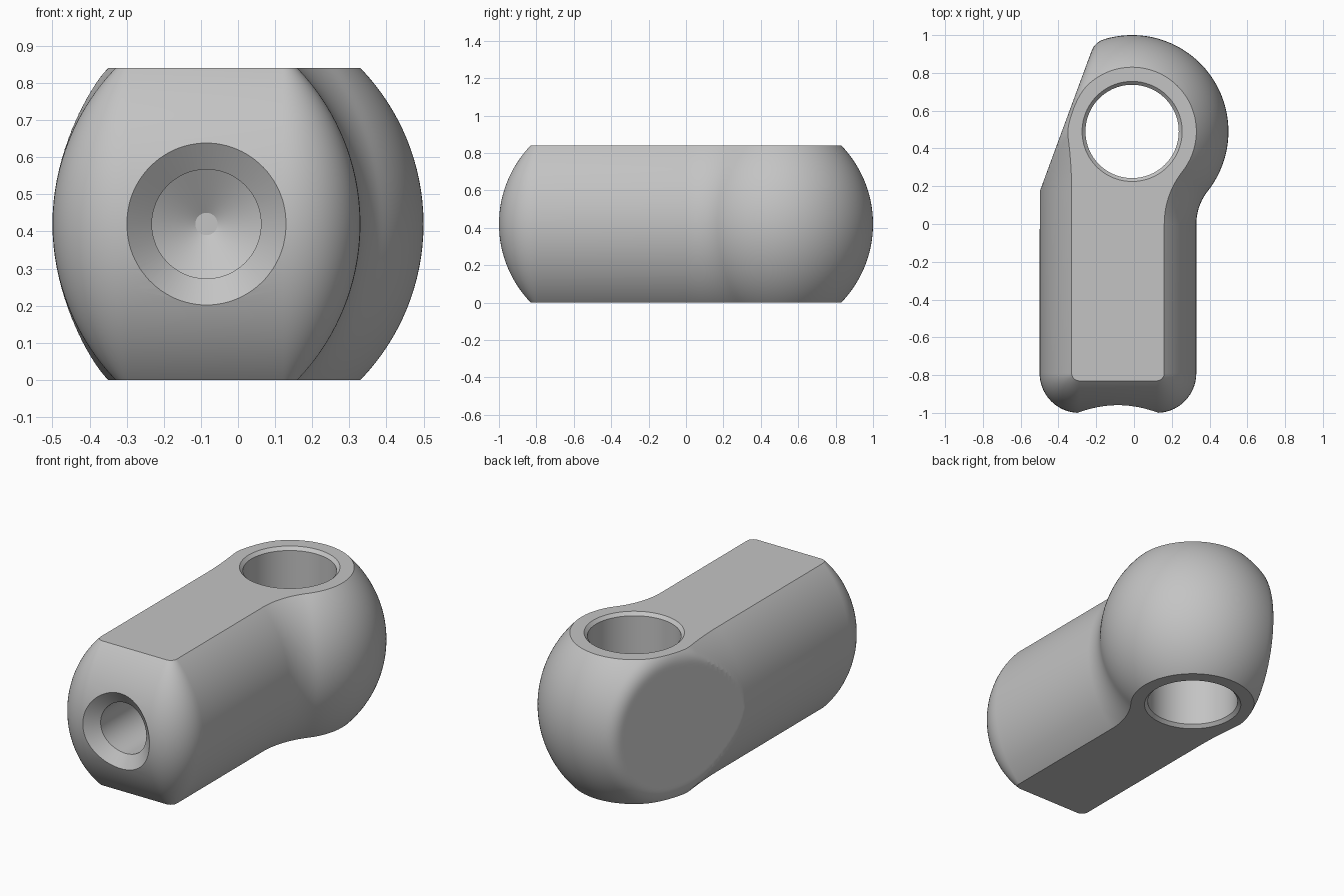
import bpy, bmesh, math
from mathutils import Vector

if "Cube" in bpy.data.objects:
    bpy.data.objects.remove(bpy.data.objects["Cube"], do_unlink=True)

MID, BULGE = 0.42, 0.604            # half height, radius of the bulged side
HEAD = Vector((-0.01, 0.49))        # centre of the round head
SHANK_X = -0.085                    # axis of the straight shank


def inset(z):
    """How far the outline shrinks at height z."""
    return BULGE - math.sqrt(BULGE ** 2 - (z - MID) ** 2)


def skin(name, rings):
    """Join rings of points into a closed solid."""
    bm = bmesh.new()
    loops = [[bm.verts.new(p) for p in ring] for ring in rings]
    n = len(loops[0])
    for a, b in zip(loops, loops[1:]):
        for i in range(n):
            j = (i + 1) % n
            bm.faces.new((a[i], a[j], b[j], b[i]))
    bm.faces.new(loops[0][::-1])
    bm.faces.new(loops[-1])
    bmesh.ops.recalc_face_normals(bm, faces=bm.faces)
    mesh = bpy.data.meshes.new(name)
    bm.to_mesh(mesh)
    bm.free()
    obj = bpy.data.objects.new(name, mesh)
    bpy.context.collection.objects.link(obj)
    return obj


def circle(r, n=96):
    return [(r * math.cos(2 * math.pi * i / n), r * math.sin(2 * math.pi * i / n))
            for i in range(n)]


# Outline arcs: centre x, y, radius, start and end angle, steps, side (1 convex, -1 hollow)
ARCS = [
    (-0.29, -0.79, 0.21, 180, 270, 14, 1),
    (0.12, -0.79, 0.21, 270, 360, 14, 1),
    (0.61, 0.0, 0.28, 180, 141.7, 16, -1),
    (HEAD.x, HEAD.y, 0.51, -38.3, 187.2, 140, 1),
    (-2.5, 0.174, 2.0, 7.2, 0, 24, -1),
]
FLAT_POINT = Vector((-0.5, 0.17))
FLAT_NORMAL = Vector((-0.938, 0.346))


def flatten(p):
    """Press points onto the slanted flat, easing the edge towards the back."""
    s = (p - FLAT_POINT).dot(FLAT_NORMAL)
    t = min(max((p.y - 0.3) / 0.3, 0), 1)
    k = 0.001 + 0.045 * t * t * (3 - 2 * t)
    target = min(s, 0) - max(k - abs(s), 0) ** 2 / (4 * k)
    return p + FLAT_NORMAL * (target - s)


def outline(z):
    ring = []
    for cx, cy, r, a0, a1, steps, side in ARCS:
        radius = r - side * inset(z)
        for i in range(steps + 1):
            if i == 0 and (cx, cy) == tuple(HEAD) or i == 0 and cx < -1:
                continue            # shared with the previous arc
            a = math.radians(a0 + (a1 - a0) * i / steps)
            p = flatten(Vector((cx + radius * math.cos(a), cy + radius * math.sin(a))))
            ring.append((p.x, p.y, z))
    return ring


# Body: one outline stacked with a bulging inset
LAYERS = 44
body = skin("rod_end_body", [outline(MID - MID * math.cos(math.pi * i / LAYERS))
                             for i in range(LAYERS + 1)])

# Cross bore through the head, chamfered at both ends
cross_bore = skin("cross_bore_cutter", [
    [(HEAD.x + x, HEAD.y + y, z) for x, y in circle(r)]
    for r, z in ((0.285, -0.02), (0.247, 0.018), (0.247, 0.822), (0.285, 0.86))])

# Drilled socket in the front end, its countersink following the bulge
socket_rings = [[(SHANK_X + x, -1 + inset(MID + z) + depth, MID + z) for x, z in circle(r)]
                for r, depth in ((0.265, -0.05), (0.147, 0.068))]
socket_rings += [[(SHANK_X + x, y, MID + z) for x, z in circle(r)]
                 for r, y in ((0.147, -0.3), (0.03, -0.23))]
socket = skin("socket_cutter", socket_rings)

# Cut the holes
bpy.context.view_layer.objects.active = body
for cutter in (cross_bore, socket):
    cutter.hide_render = True
    mod = body.modifiers.new(cutter.name, "BOOLEAN")
    mod.operation = "DIFFERENCE"
    mod.solver = "EXACT"
    mod.object = cutter
    bpy.ops.object.modifier_apply(modifier=mod.name)
    bpy.data.objects.remove(cutter, do_unlink=True)

# Material and shading
grey = bpy.data.materials.new("light_grey")
grey.use_nodes = True
colour = (0.55, 0.55, 0.55, 1)
grey.diffuse_color = colour
grey.node_tree.nodes["Principled BSDF"].inputs["Base Color"].default_value = colour
body.data.materials.clear()
body.data.materials.append(grey)

bpy.ops.object.select_all(action="DESELECT")
body.select_set(True)
bpy.ops.object.shade_smooth_by_angle(angle=math.radians(17))
